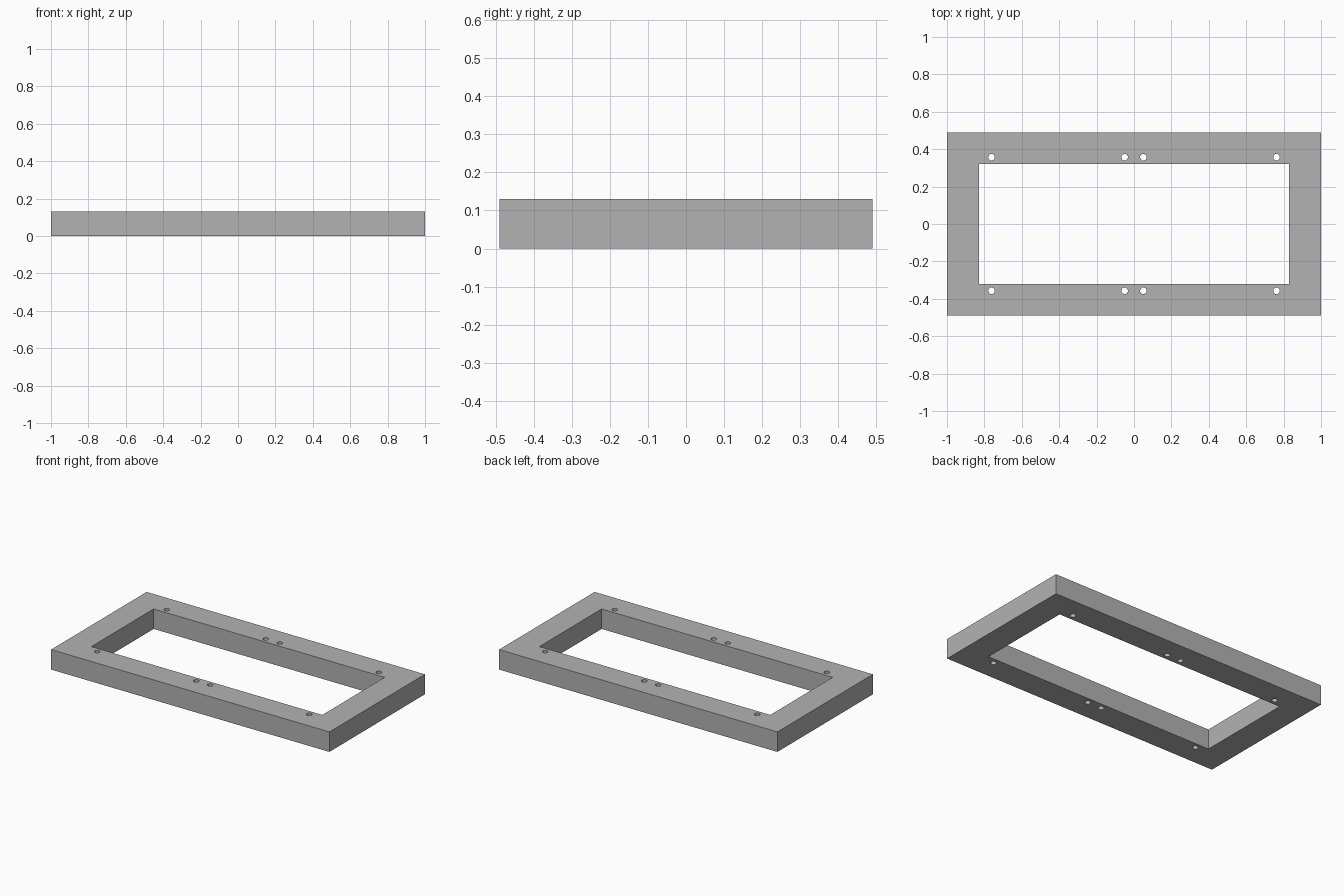
import bpy

cube = bpy.data.objects.get("Cube")
if cube:
    bpy.data.objects.remove(cube, do_unlink=True)

HEIGHT = 0.13
OUTER = (2.0, 0.98)
INNER = (1.66, 0.64)
HOLE_RADIUS = 0.0175
HOLE_X = (0.05, 0.762)
HOLE_Y = 0.357

grey = bpy.data.materials.new("plain_grey")
grey.use_nodes = True
colour = (0.45, 0.45, 0.45, 1)
grey.diffuse_color = colour
grey.node_tree.nodes["Principled BSDF"].inputs["Base Color"].default_value = colour


def block(name, size, height):
    bpy.ops.mesh.primitive_cube_add(size=1, location=(0, 0, HEIGHT / 2))
    obj = bpy.context.object
    obj.name = name
    obj.scale = (size[0], size[1], height)
    bpy.ops.object.transform_apply(location=True, rotation=False, scale=True)
    obj.data.materials.append(grey)
    return obj


def cut(target, cutter):
    mod = target.modifiers.new(cutter.name, 'BOOLEAN')
    mod.operation = 'DIFFERENCE'
    mod.solver = 'EXACT'
    mod.object = cutter
    bpy.context.view_layer.objects.active = target
    bpy.ops.object.modifier_apply(modifier=mod.name)
    bpy.data.objects.remove(cutter, do_unlink=True)


# Rectangular frame with an open middle
frame = block("frame", OUTER, HEIGHT)
cut(frame, block("opening_cutter", INNER, HEIGHT * 2))

# Screw holes through the two long rails
for sx in (-1, 1):
    for sy in (-1, 1):
        for x in HOLE_X:
            bpy.ops.mesh.primitive_cylinder_add(
                vertices=32, radius=HOLE_RADIUS, depth=HEIGHT * 2,
                location=(sx * x, sy * HOLE_Y, HEIGHT / 2))
            drill = bpy.context.object
            drill.name = "screw_hole_cutter"
            drill.data.materials.append(grey)
            cut(frame, drill)

# Smooth hole walls, crisp frame edges
bpy.ops.object.select_all(action='DESELECT')
frame.select_set(True)
bpy.context.view_layer.objects.active = frame
bpy.ops.object.shade_smooth_by_angle()
